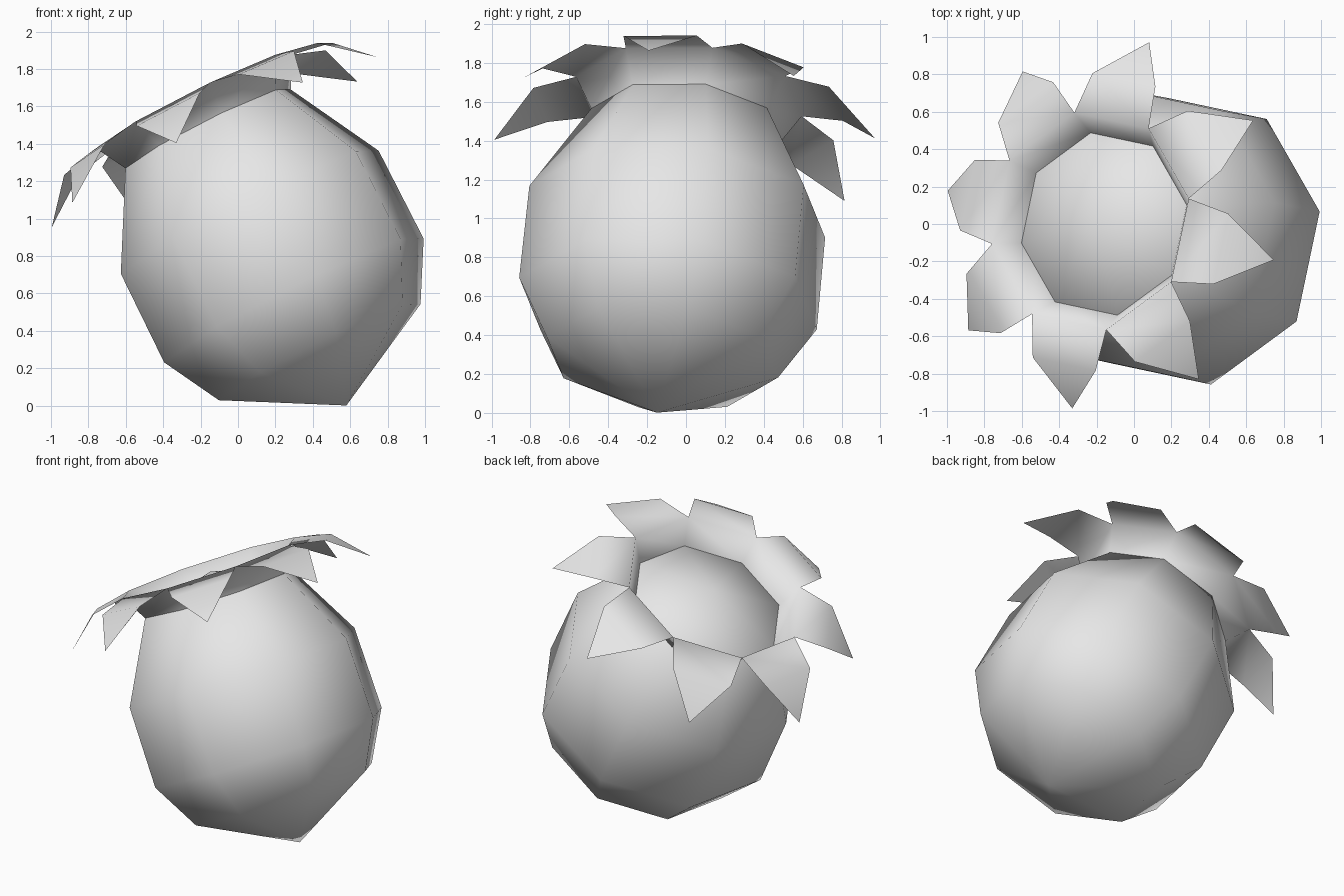
import bpy, bmesh, math
from mathutils import Matrix, Vector

cube = bpy.data.objects.get("Cube")
if cube:
    bpy.data.objects.remove(cube, do_unlink=True)

SIDES = 8
STEP = math.tau / SIDES
PHASE = math.radians(11.8)

# Tilted frame: origin at the neck of the pod, z along the pod's axis
axis = Vector((-0.445, 0.09, 0.89)).normalized()
across = Vector((0.894, 0, 0.447)).normalized()
side = axis.cross(across).normalized()
across = side.cross(axis)
FRAME = Matrix.Translation((-0.16, 0, 1.48)) @ Matrix((across, side, axis)).transposed().to_4x4()

grey = bpy.data.materials.new("plain_grey")
grey.use_nodes = True
grey.diffuse_color = (0.8, 0.8, 0.8, 1)
grey.node_tree.nodes["Principled BSDF"].inputs["Base Color"].default_value = (0.8, 0.8, 0.8, 1)


def point(bm, radius, height, turn):
    """Vertex at a given number of side steps around the axis."""
    a = PHASE + turn * STEP
    return bm.verts.new((radius * math.cos(a), radius * math.sin(a), height))


def ring(bm, radius, height):
    return [point(bm, radius, height, i) for i in range(SIDES)]


def bridge(bm, low, high):
    for i in range(SIDES):
        j = (i + 1) % SIDES
        bm.faces.new((low[i], low[j], high[j], high[i]))


def finish(bm, name):
    mesh = bpy.data.meshes.new(name)
    bm.to_mesh(mesh)
    bm.free()
    mesh.transform(FRAME)
    mesh.materials.append(grey)
    mesh.polygons.foreach_set("use_smooth", [True] * len(mesh.polygons))
    obj = bpy.data.objects.new(name, mesh)
    bpy.context.collection.objects.link(obj)


# Pod body: eight-sided rings closed by a point at each end
bm = bmesh.new()
profile = [(0.61, -1.34), (0.785, -1.03), (0.78, -0.5), (0.5, 0)]
rings = [ring(bm, r, h) for r, h in profile]
for low, high in zip(rings, rings[1:]):
    bridge(bm, low, high)
bottom = bm.verts.new((0, 0, -1.66))
top = bm.verts.new((0, 0, 0.14))
for i in range(SIDES):
    j = (i + 1) % SIDES
    bm.faces.new((bottom, rings[0][j], rings[0][i]))
    bm.faces.new((top, rings[-1][i], rings[-1][j]))
finish(bm, "pod_body")

# Leaf collar: a flaring band, then one drooping pointed leaf per side
bm = bmesh.new()
base = ring(bm, 0.5, 0)
rim = ring(bm, 0.595, 0.165)
bridge(bm, base, rim)
for i in range(SIDES):
    j = (i + 1) % SIDES
    shoulder_a = point(bm, 0.8, 0.12, i + 0.19)
    shoulder_b = point(bm, 0.8, 0.12, i + 0.81)
    tip = point(bm, 1.0, -0.08, i + 0.5)
    bm.faces.new((rim[i], rim[j], shoulder_b, shoulder_a))
    bm.faces.new((shoulder_a, shoulder_b, tip))
finish(bm, "leaf_collar")
